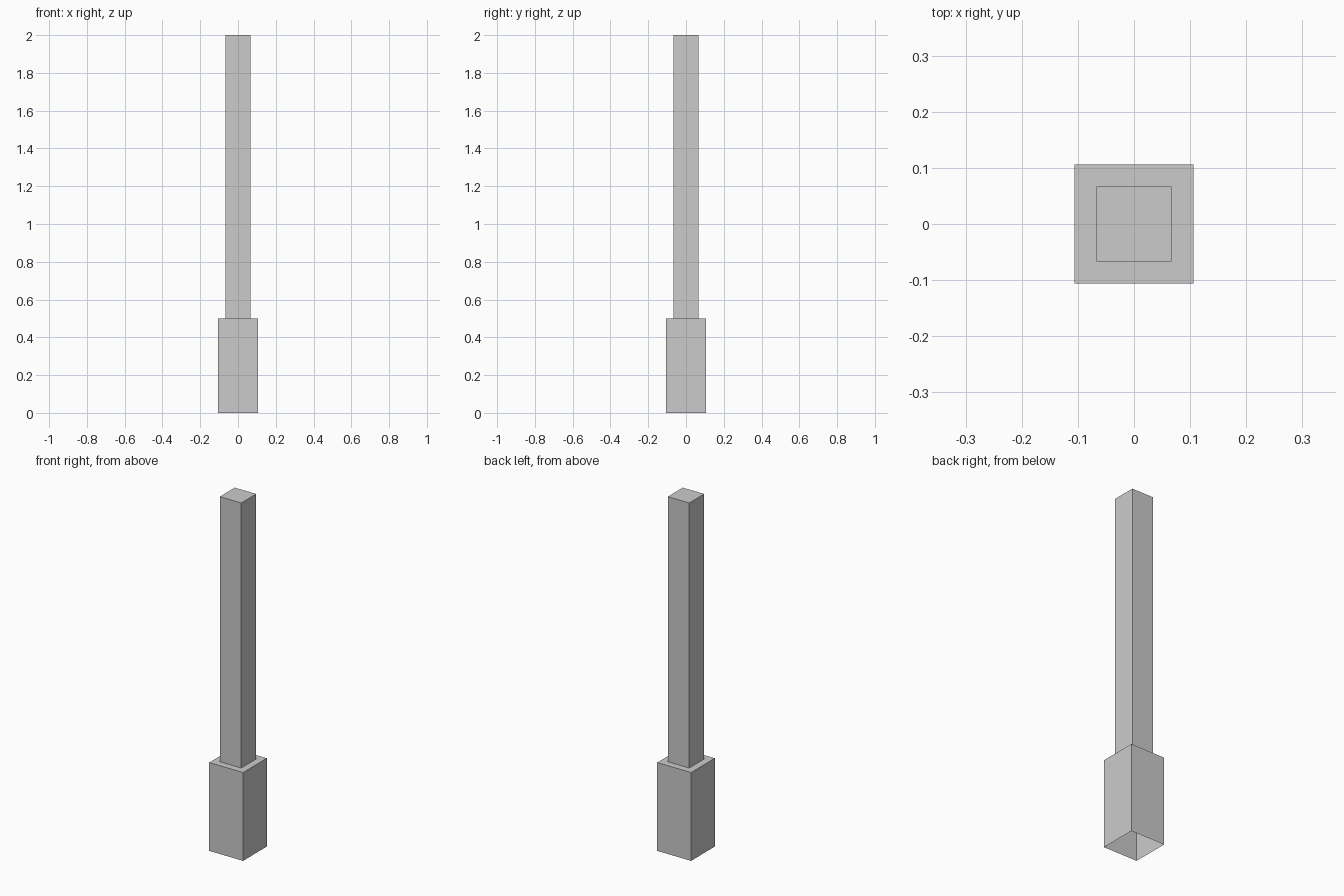
import bpy, bmesh

if "Cube" in bpy.data.objects:
    bpy.data.objects.remove(bpy.data.objects["Cube"])

BASE, SHAFT = 0.106, 0.067   # half widths
STEP, TOP = 0.5, 2.0         # heights

# Stepped post: square rings bridged upward, open underneath, capped on top
bm = bmesh.new()
corners = [(-1, -1), (1, -1), (1, 1), (-1, 1)]
profile = [(BASE, 0), (BASE, STEP), (SHAFT, STEP), (SHAFT, TOP)]
rings = [[bm.verts.new((x * h, y * h, z)) for x, y in corners] for h, z in profile]
for low, high in zip(rings, rings[1:]):
    for i in range(4):
        j = (i + 1) % 4
        bm.faces.new((low[i], low[j], high[j], high[i]))
bm.faces.new(rings[-1])

mesh = bpy.data.meshes.new("stepped_post")
bm.to_mesh(mesh)
bm.free()
post = bpy.data.objects.new("stepped_post", mesh)
bpy.context.collection.objects.link(post)
